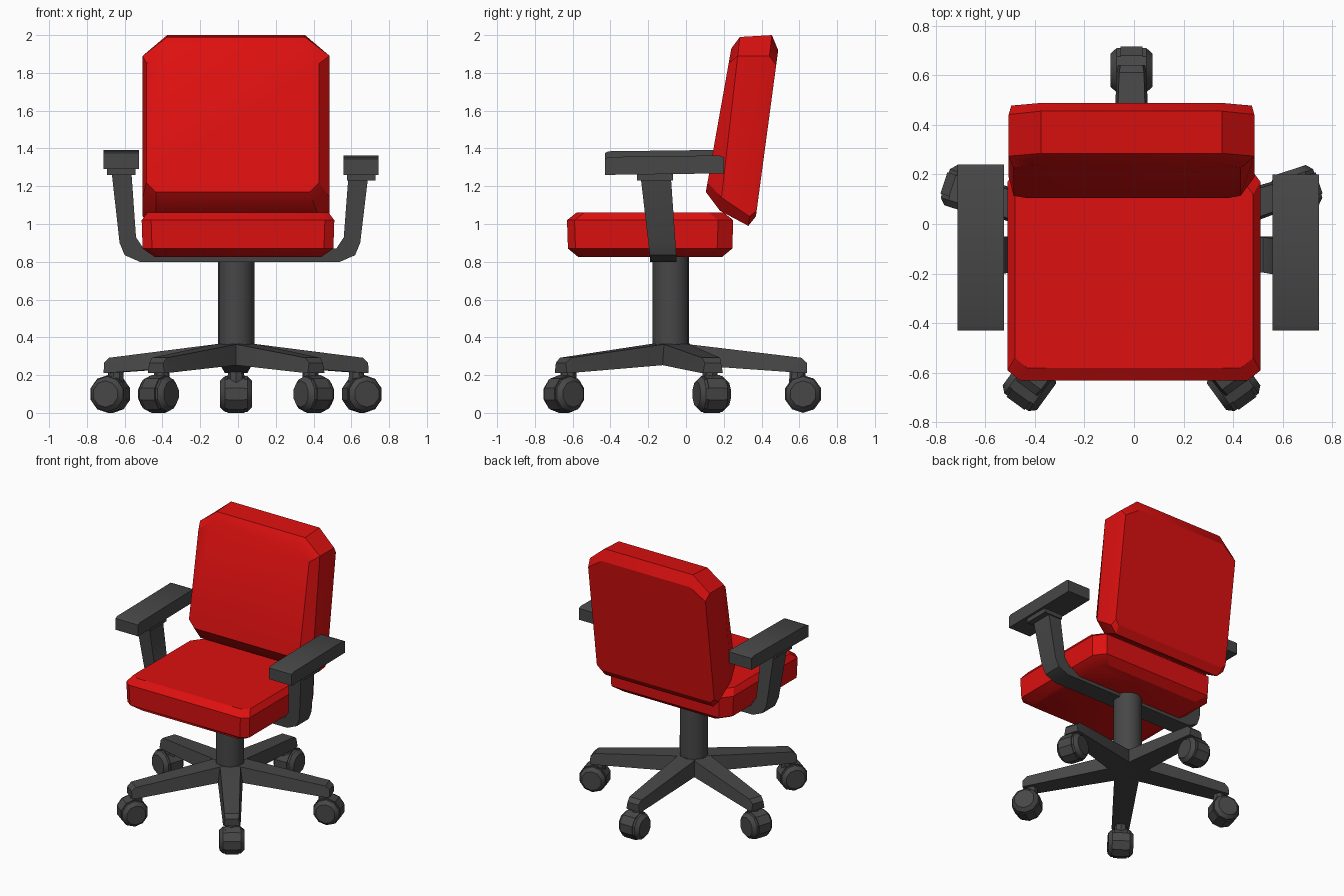
import bpy, bmesh, math
from mathutils import Matrix, Vector

cube = bpy.data.objects.get("Cube")
if cube:
    bpy.data.objects.remove(cube, do_unlink=True)


def make_material(name, rgb):
    m = bpy.data.materials.new(name)
    m.use_nodes = True
    col = (*rgb, 1)
    m.diffuse_color = col
    m.node_tree.nodes["Principled BSDF"].inputs["Base Color"].default_value = col
    return m


RED = make_material("red upholstery", (0.72, 0.005, 0.005))
GREY = make_material("dark grey plastic", (0.063, 0.063, 0.063))
HUB = Vector((-0.01, -0.08, 0))


def finish(name, bm, mat, angle=30):
    bmesh.ops.recalc_face_normals(bm, faces=bm.faces)
    me = bpy.data.meshes.new(name)
    bm.to_mesh(me)
    bm.free()
    ob = bpy.data.objects.new(name, me)
    bpy.context.collection.objects.link(ob)
    me.materials.append(mat)
    bpy.ops.object.select_all(action='DESELECT')
    bpy.context.view_layer.objects.active = ob
    ob.select_set(True)
    bpy.ops.object.shade_smooth_by_angle(angle=math.radians(angle))
    return ob


def loft(name, rings, mat, matrix=Matrix()):
    """Skin a list of equal-length point rings and cap both ends."""
    bm = bmesh.new()
    rows = [[bm.verts.new(matrix @ Vector(p)) for p in r] for r in rings]
    for a, b in zip(rows, rows[1:]):
        for i in range(len(a)):
            j = (i + 1) % len(a)
            bm.faces.new((a[i], a[j], b[j], b[i]))
    bm.faces.new(rows[0])
    bm.faces.new(rows[-1])
    return finish(name, bm, mat)


def cut_rect(x0, x1, v0, v1, low, top):
    """Rectangle with cut corners; low and top are (horizontal, vertical) cuts."""
    (a, b), (c, d) = low, top
    return [(x0 + a, v0), (x1 - a, v0), (x1, v0 + b), (x1, v1 - d),
            (x1 - c, v1), (x0 + c, v1), (x0, v1 - d), (x0, v0 + b)]


def box(name, lo, hi, mat, lift=0):
    rings = [[(x, lo[1], z), (x, hi[1], z + lift), (x, hi[1], hi[2] - 0.01 + lift),
              (x, hi[1] - 0.02, hi[2] + lift), (x, lo[1] + 0.02, hi[2]), (x, lo[1], hi[2] - 0.01)]
             for x, z in ((lo[0], lo[2]), (hi[0], lo[2]))]
    return loft(name, rings, mat)


# Seat cushion: stacked outlines, tucked in underneath
seat = []
for z, hw, front, back in ((0.825, 0.44, -0.57, 0.19), (0.87, 0.505, -0.625, 0.245),
                           (1.02, 0.51, -0.63, 0.25), (1.06, 0.48, -0.58, 0.2)):
    outline = cut_rect(-hw, hw, front, back, (0.05, 0.04), (0.06, 0.08))
    seat.append([(x, y, z) for x, y in outline])
loft("seat_cushion", seat, RED)

# Backrest: outlines from front to rear, leaning back
back = []
for x0, x1, z0, z1, y0, y1, low, top in (
        (-0.485, 0.43, 1.17, 1.93, 0.105, 0.24, (0.05, 0.05), (0.1, 0.08)),
        (-0.505, 0.485, 1.07, 1.99, 0.18, 0.285, (0.07, 0.07), (0.13, 0.1)),
        (-0.505, 0.485, 0.99, 2.0, 0.33, 0.455, (0.05, 0.05), (0.13, 0.11)),
        (-0.495, 0.475, 1.04, 1.92, 0.37, 0.488, (0.03, 0.03), (0.12, 0.08))):
    back.append([(x, y0 + (y1 - y0) * (z - z0) / (z1 - z0), z)
                 for x, z in cut_rect(x0, x1, z0, z1, low, top)])
loft("backrest", back, RED)

# Arm frame: one U-shaped bar passing under the seat
half = [(0.54, 0.80), (0.62, 0.835), (0.647, 0.9), (0.69, 1.26),
        (0.585, 1.26), (0.56, 0.93), (0.52, 0.87)]
outline = half + [(-x + 0.02, z + (0.025 if z > 1 else 0)) for x, z in reversed(half)]


def frame_y(z, side):
    rise = max(0, (z - 0.82) / 0.43)
    return -0.12 - 0.04 * rise + side * (0.07 + 0.01 * rise)


loft("arm_frame", [[(x, frame_y(z, s), z) for x, z in outline] for s in (-1, 1)], GREY)

# Armrests with their mounting plates
for name, x, z, rear in (("left", 0.652, 1.26, 0.2), ("right", -0.618, 1.29, 0.24)):
    box(name + "_armrest", (x - 0.093, -0.43, z), (x + 0.093, rear, z + 0.095), GREY, 0.008)
    box(name + "_arm_mount", (x - 0.075, -0.26, z - 0.03), (x + 0.075, -0.07, z + 0.01), GREY)

# Centre column
bm = bmesh.new()
bmesh.ops.create_cone(bm, cap_ends=True, segments=16, radius1=0.097, radius2=0.097,
                      depth=0.55, matrix=Matrix.Translation(HUB + Vector((0, 0, 0.555))))
finish("column", bm, GREY)

# Hub joining the legs
bm = bmesh.new()
bmesh.ops.create_cone(bm, cap_ends=True, segments=10, radius1=0.1, radius2=0.1,
                      depth=0.11, matrix=Matrix.Translation(HUB + Vector((0, 0, 0.312))))
finish("hub", bm, GREY)


def leg_ring(r, w_low, w_top, z0, z1):
    return [(r, -w_low, z0), (r, w_low, z0), (r, w_top, z1), (r, -w_top, z1)]


def caster(name, turn):
    """Twin wheel with a narrow raised body between, axle across the leg."""
    bm = bmesh.new()
    axle = turn @ Matrix.Translation((0.7, 0, 0.1)) @ Matrix.Rotation(math.pi / 2, 4, 'X')
    for rad, rim, half_w in ((0.094, 0.07, 0.085), (0.1, 0.1, 0.045)):
        for s in (-1, 1):
            bmesh.ops.create_cone(
                bm, cap_ends=True, segments=10, radius1=rad, radius2=rim, depth=0.025,
                matrix=axle @ Matrix.Rotation(math.pi * (s < 0), 4, 'X')
                @ Matrix.Translation((0, 0, half_w - 0.0125)))
        bmesh.ops.create_cone(bm, cap_ends=True, segments=10, radius1=rad, radius2=rad,
                              depth=2 * half_w - 0.05, matrix=axle)
    bmesh.ops.create_cone(bm, cap_ends=True, segments=8, radius1=0.045, radius2=0.04,
                          depth=0.1, matrix=turn @ Matrix.Translation((0.67, 0, 0.2)))
    finish(name, bm, GREY)


# Five tapering legs, each with a caster
for i in range(5):
    turn = Matrix.Translation(HUB) @ Matrix.Rotation(math.radians(90 + 72 * i), 4, 'Z')
    loft(f"leg_{i + 1}", [leg_ring(0, 0.085, 0.07, 0.255, 0.372),
                          leg_ring(0.08, 0.085, 0.07, 0.255, 0.365),
                          leg_ring(0.69, 0.06, 0.05, 0.212, 0.292),
                          leg_ring(0.72, 0.055, 0.045, 0.212, 0.265)], GREY, turn)
    caster(f"caster_{i + 1}", turn)
